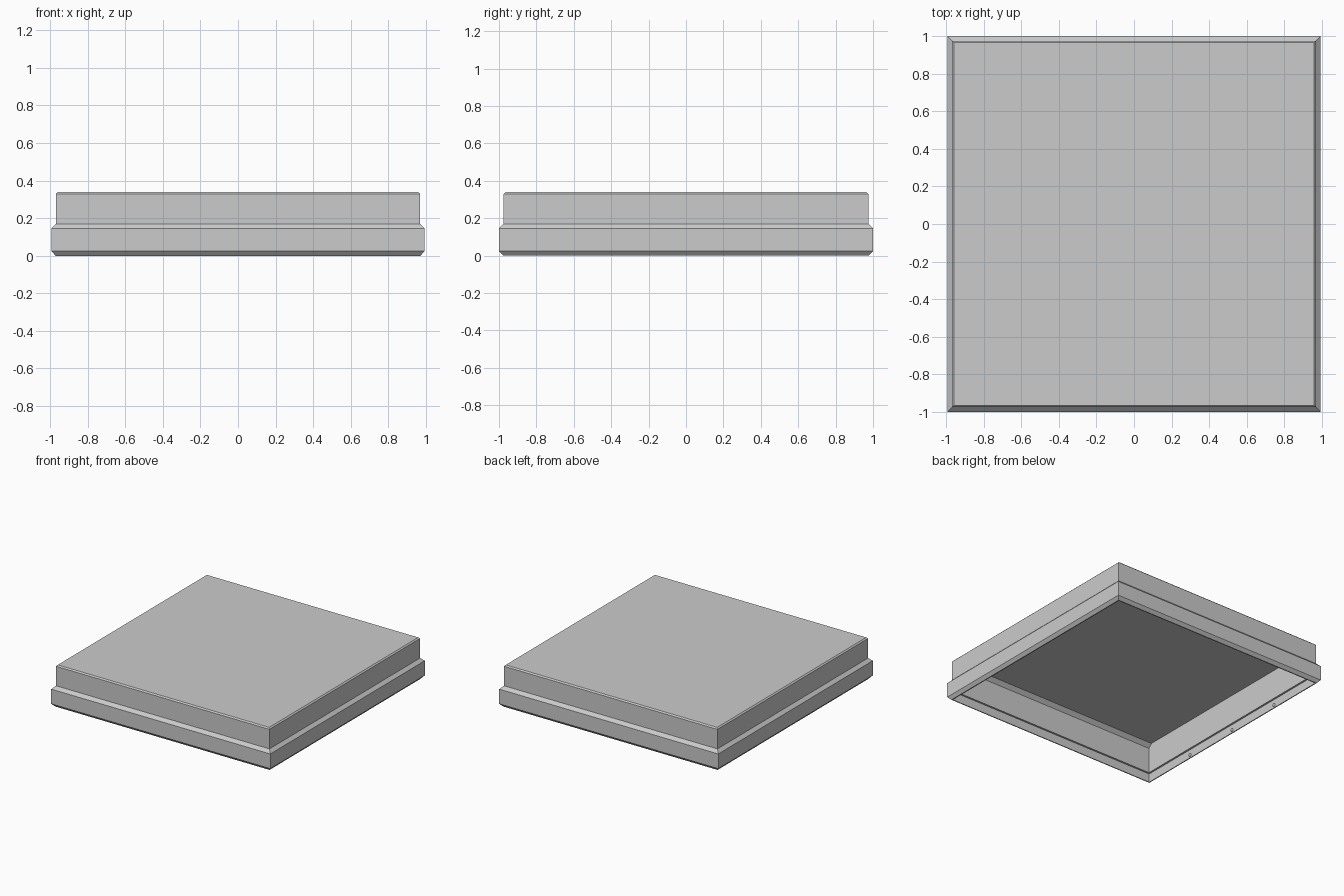
import bpy
import bmesh

cube = bpy.data.objects.get("Cube")
if cube:
    bpy.data.objects.remove(cube, do_unlink=True)

HALF_X, HALF_Y = 0.993, 1.0

grey = bpy.data.materials.new("light_grey")
grey.use_nodes = True
grey.diffuse_color = (0.6, 0.6, 0.6, 1)
grey.node_tree.nodes["Principled BSDF"].inputs["Base Color"].default_value = (0.6, 0.6, 0.6, 1)


def add_object(name, bm):
    bmesh.ops.recalc_face_normals(bm, faces=bm.faces)
    mesh = bpy.data.meshes.new(name)
    bm.to_mesh(mesh)
    bm.free()
    mesh.materials.append(grey)
    obj = bpy.data.objects.new(name, mesh)
    bpy.context.collection.objects.link(obj)
    return obj


def ring(bm, inset_x, inset_y, z):
    x, y = HALF_X - inset_x, HALF_Y - inset_y
    return [bm.verts.new((sx * x, sy * y, z))
            for sx, sy in ((-1, -1), (1, -1), (1, 1), (-1, 1))]


# Hollow lid: rectangular rings from the roof, down the outside, up the inside
profile = [
    (0.035, 0.035, 0.34),    # roof edge
    (0.025, 0.025, 0.33),    # roof chamfer
    (0.025, 0.025, 0.17),    # upper wall
    (0.0, 0.0, 0.145),       # shoulder
    (0.0, 0.0, 0.025),       # skirt
    (0.022, 0.022, 0.0),     # bottom chamfer
    (0.03, 0.03, 0.0),       # rim
    (0.03, 0.03, 0.07),      # inside of skirt
    (0.045, 0.045, 0.07),    # inner ledge
    (0.045, 0.045, 0.28),    # inside of upper wall
    (0.045, 0.075, 0.31),    # ceiling bevel at front and back
]
bm = bmesh.new()
rings = [ring(bm, *p) for p in profile]
for a, b in zip(rings, rings[1:]):
    for i in range(4):
        j = (i + 1) % 4
        bm.faces.new((a[i], a[j], b[j], b[i]))
bm.faces.new(rings[0])
bm.faces.new(rings[-1])
add_object("lid_shell", bm)

# Small snap bumps on the inside of both side skirts
for side, label in ((1, "left"), (-1, "right")):
    bm = bmesh.new()
    for y in (-0.49, 0, 0.49):
        made = bmesh.ops.create_uvsphere(bm, u_segments=12, v_segments=8, radius=0.012)
        bmesh.ops.translate(bm, verts=made["verts"],
                            vec=(side * (HALF_X - 0.03), y, 0.022))
    bumps = add_object(label + "_snap_bumps", bm)
    for poly in bumps.data.polygons:
        poly.use_smooth = True
